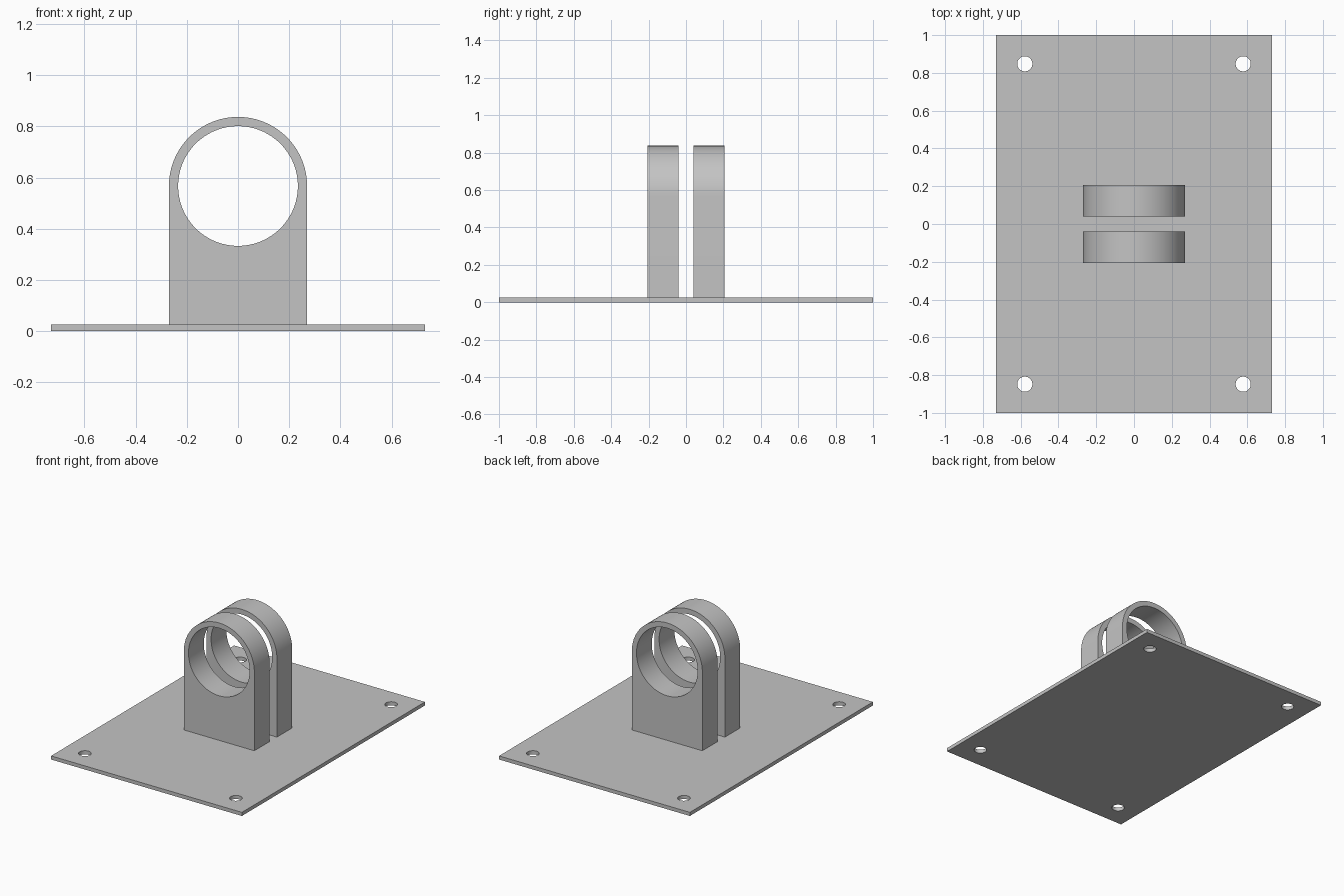
import bpy
import bmesh
from math import cos, sin, pi, radians
from mathutils import Matrix, Vector

cube = bpy.data.objects.get("Cube")
if cube:
    bpy.data.objects.remove(cube, do_unlink=True)

PLATE_T = 0.025
RING_Z = 0.567
OUTER_R, BORE_R = 0.27, 0.234

# Single grey finish
grey = bpy.data.materials.new("Plain grey")
grey.use_nodes = True
colour = (0.55, 0.55, 0.55, 1)
grey.diffuse_color = colour
grey.node_tree.nodes["Principled BSDF"].inputs["Base Color"].default_value = colour


def arc(cx, cy, r, start, sweep, steps):
    return [(cx + r * cos(start + sweep * i / steps),
             cy + r * sin(start + sweep * i / steps)) for i in range(steps + 1)]


def circle(cx, cy, r, steps):
    return arc(cx, cy, r, 0, 2 * pi, steps)[:-1]


def profile_solid(name, loops, depth, matrix):
    """Fill an outline with holes, then extrude it along its local z."""
    bm = bmesh.new()
    edges = []
    for loop in loops:
        verts = [bm.verts.new((x, y, 0)) for x, y in loop]
        edges += [bm.edges.new((a, b)) for a, b in zip(verts, verts[1:] + verts[:1])]
    bmesh.ops.triangle_fill(bm, edges=edges, use_beauty=True, normal=Vector((0, 0, 1)))
    result = bmesh.ops.extrude_face_region(bm, geom=bm.faces[:], use_keep_orig=True)
    top = [g for g in result["geom"] if isinstance(g, bmesh.types.BMVert)]
    bmesh.ops.translate(bm, verts=top, vec=(0, 0, depth))
    bmesh.ops.transform(bm, matrix=matrix, verts=bm.verts[:])
    bmesh.ops.recalc_face_normals(bm, faces=bm.faces[:])
    mesh = bpy.data.meshes.new(name)
    bm.to_mesh(mesh)
    bm.free()
    mesh.materials.append(grey)
    obj = bpy.data.objects.new(name, mesh)
    bpy.context.collection.objects.link(obj)
    bpy.ops.object.select_all(action="DESELECT")
    obj.select_set(True)
    bpy.context.view_layer.objects.active = obj
    bpy.ops.object.shade_smooth_by_angle(angle=radians(30))
    return obj


# Base plate with four corner bolt holes
plate = [(-0.73, -1), (0.73, -1), (0.73, 1), (-0.73, 1)]
bolts = [circle(sx * 0.578, sy * 0.848, 0.04, 32) for sx in (-1, 1) for sy in (-1, 1)]
profile_solid("base_plate", [plate] + bolts, PLATE_T, Matrix.Identity(4))

# Two upright round-topped lugs, each with a large bore
outline = [(-OUTER_R, PLATE_T), (OUTER_R, PLATE_T)] + arc(0, RING_Z, OUTER_R, 0, pi, 48)
bore = circle(0, RING_Z, BORE_R, 96)
stand_up = Matrix.Rotation(pi / 2, 4, "X")
for name, back_y in (("front_lug", -0.04), ("back_lug", 0.207)):
    profile_solid(name, [outline, bore], 0.167, Matrix.Translation((0, back_y, 0)) @ stand_up)
